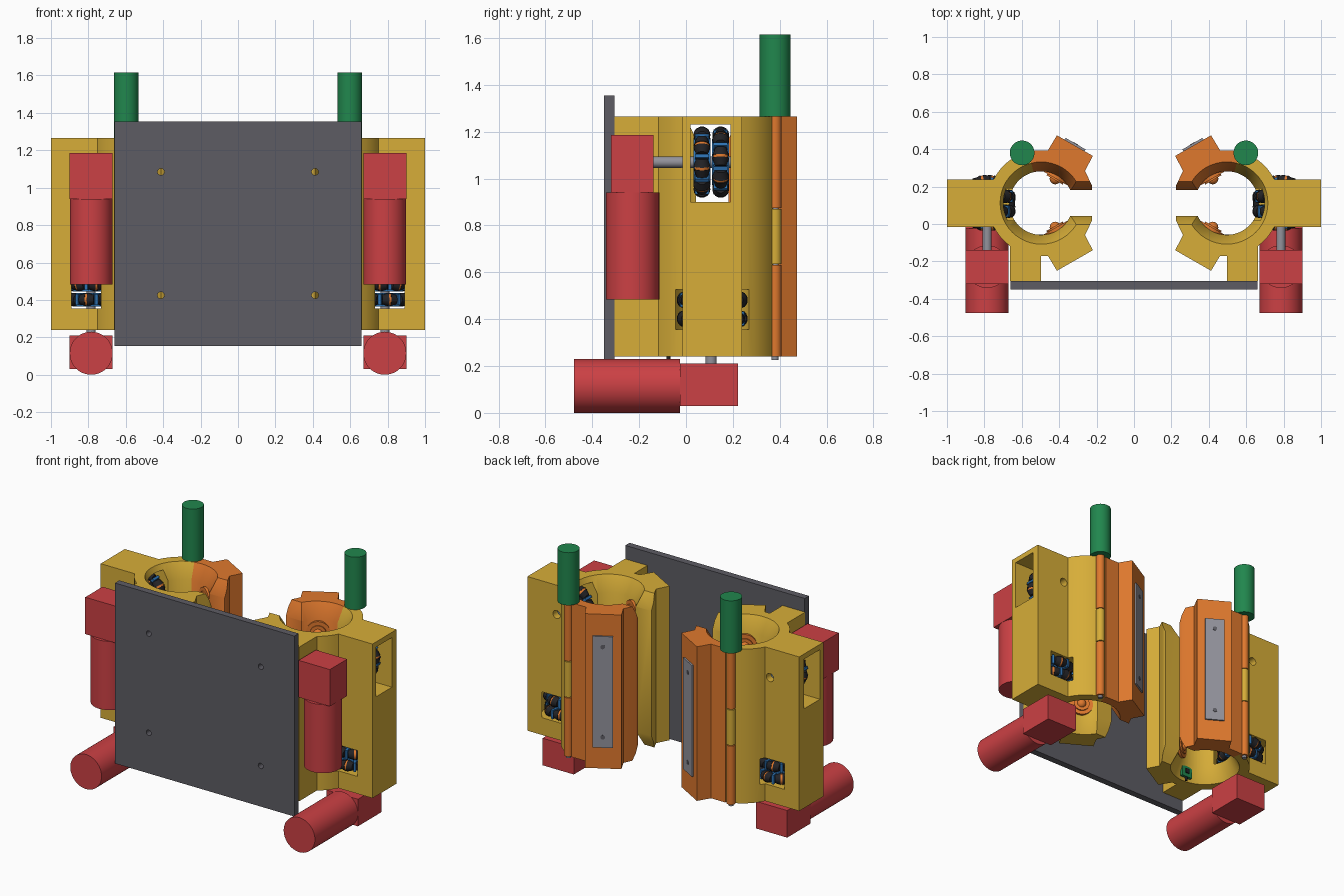
import bpy, bmesh, math
from mathutils import Vector, Matrix

if "Cube" in bpy.data.objects:
    bpy.data.objects.remove(bpy.data.objects["Cube"])


def material(name, rgb):
    m = bpy.data.materials.new(name)
    m.use_nodes = True
    m.diffuse_color = (*rgb, 1)
    m.node_tree.nodes["Principled BSDF"].inputs["Base Color"].default_value = (*rgb, 1)
    return m


YELLOW = material("yellow", (0.68, 0.42, 0.04))
ORANGE = material("orange", (0.74, 0.19, 0.027))
SLATE = material("slate", (0.11, 0.108, 0.127))
RED = material("red", (0.6, 0.052, 0.058))
GREEN = material("green", (0.015, 0.24, 0.075))
STEEL = material("steel", (0.29, 0.29, 0.33))
BLUE = material("blue", (0.027, 0.17, 0.45))
BLACK = material("black", (0.017, 0.017, 0.02))

side_parts = []  # everything here is mirrored to the other side
CX, CY = -0.496, 0.112  # axis of the clamp bore
BORE, OUTER = 0.17, 0.284
BOTTOM, TOP = 0.24, 1.265
MID = (BOTTOM + TOP) / 2
WX = -0.785  # drive wheel and motor axis


def finish(name, bm, mats, side=True):
    bmesh.ops.recalc_face_normals(bm, faces=bm.faces)
    me = bpy.data.meshes.new(name)
    bm.to_mesh(me)
    bm.free()
    for m in mats:
        me.materials.append(m)
    ob = bpy.data.objects.new(name, me)
    bpy.context.collection.objects.link(ob)
    if side:
        side_parts.append(ob)
    return ob


def add_cyl(bm, a, b, r1, r2=None, seg=32, mat=0):
    a, b = Vector(a), Vector(b)
    d = b - a
    mx = Matrix.Translation((a + b) / 2) @ d.to_track_quat('Z', 'Y').to_matrix().to_4x4()
    res = bmesh.ops.create_cone(bm, cap_ends=True, segments=seg, radius1=r1,
                                radius2=r1 if r2 is None else r2, depth=d.length, matrix=mx)
    for f in {f for v in res["verts"] for f in v.link_faces}:
        f.material_index = mat


def cyl(name, mat, a, b, r, r2=None, side=True):
    bm = bmesh.new()
    add_cyl(bm, a, b, r, r2, 48)
    return finish(name, bm, [mat], side)


def add_box(bm, lo, hi, mx=Matrix(), mat=0):
    lo, hi = Vector(lo), Vector(hi)
    mx = mx @ Matrix.Translation((lo + hi) / 2) @ Matrix.Diagonal((*(hi - lo), 1))
    for f in {f for v in bmesh.ops.create_cube(bm, size=1, matrix=mx)["verts"] for f in v.link_faces}:
        f.material_index = mat


def box(name, mat, lo, hi, side=True, mx=Matrix()):
    bm = bmesh.new()
    add_box(bm, lo, hi, mx)
    return finish(name, bm, [mat], side)


def prism(name, mat, points, step, side=True):
    bm = bmesh.new()
    face = bm.faces.new([bm.verts.new(p) for p in points])
    new = bmesh.ops.extrude_face_region(bm, geom=[face])["geom"]
    bmesh.ops.translate(bm, vec=step, verts=[v for v in new if isinstance(v, bmesh.types.BMVert)])
    return finish(name, bm, [mat], side)


def arc(r, a0, a1):
    n = max(2, round(abs(a1 - a0) / 6))
    angles = [math.radians(a0 + (a1 - a0) * i / n) for i in range(n + 1)]
    return [(CX + r * math.cos(a), CY + r * math.sin(a)) for a in angles]


def cut(ob, cutters):
    bpy.context.view_layer.objects.active = ob
    for c in cutters:
        c.hide_render = True
        mod = ob.modifiers.new("cut", 'BOOLEAN')
        mod.operation, mod.solver, mod.object = 'DIFFERENCE', 'EXACT', c
        bpy.ops.object.modifier_apply(modifier=mod.name)


def drop(cutters):
    for c in cutters:
        bpy.data.objects.remove(c)


# Front panel with four bolt holes
panel = box("front_panel", SLATE, (-0.66, -0.35, 0.155), (0.66, -0.305, 1.355), False)
holes = [cyl("hole_cutter", SLATE, (x, -0.5, z), (x, -0.2, z), 0.018, None, False)
         for x in (-0.412, 0.412) for z in (0.425, 1.085)]
cut(panel, holes)
drop(holes)

# Clamp body and hinged jaw, whose noses mirror each other across the bore
SPLIT = 104
nose = [(-0.225, 0.043), (-0.225, 0.018), (-0.262, -0.06), (-0.22, -0.14), (-0.412, -0.25), (-0.46, -0.17)]
outline = (arc(BORE, SPLIT, 336) + nose
           + [(-0.497, -0.17), (-0.497, -0.305), (-0.663, -0.305)]
           + arc(OUTER, 234, 206.6) + [(-1, -0.015), (-1, 0.239)] + arc(OUTER, 153.4, SPLIT))
body = prism("clamp_body", YELLOW, [(x, y, BOTTOM) for x, y in outline], (0, 0, TOP - BOTTOM))
outline = (arc(BORE, SPLIT, 24) + [(x, 2 * CY - y) for x, y in nose]
           + [(-0.565, 0.394)] + arc(OUTER, SPLIT, SPLIT)[:1])
jaw = prism("hinged_jaw", ORANGE, [(x, y, BOTTOM) for x, y in outline], (0, 0, TOP - BOTTOM))

# Lead-in flares at both ends of the bore and of the mouth
flares = []
for end, s in ((TOP, 1), (BOTTOM, -1)):
    z0, z1 = end - 0.12 * s, end + 0.02 * s
    flares.append(cyl("flare_cutter", YELLOW, (CX, CY, z0), (CX, CY, z1), 0.16, 0.23, False))
    wedge = [(-0.42, CY - 0.058, z0), (-0.42, CY + 0.058, z0), (-0.42, CY + 0.125, z1), (-0.42, CY - 0.125, z1)]
    flares.append(prism("mouth_cutter", YELLOW, wedge, (0.25, 0, 0), False))
cut(jaw, flares)
pockets = flares + [
    box("window_cutter", YELLOW, (-1.1, 0.02, 0.9), (-0.6, 0.19, 1.23), False),
    cyl("pocket_cutter", YELLOW, (WX, CY, 0.355), (WX, CY, 0.527), 0.166, None, False),
    cyl("axle_cutter", YELLOW, (WX, -0.1, 1.07), (WX, 0.3, 1.07), 0.027, None, False)]
cut(body, pockets)
drop(pockets)

# Hinge knuckles, pin and the actuator on top
HX, HY = -0.598, 0.38
for name, mat, z0, z1, r in (("lower_knuckle", ORANGE, BOTTOM, 0.63, 0.027), ("middle_knuckle", YELLOW, 0.635, 0.87, 0.027),
                             ("upper_knuckle", ORANGE, 0.875, TOP, 0.027), ("hinge_pin", STEEL, 0.225, TOP, 0.015),
                             ("hinge_actuator", GREEN, TOP, 1.615, 0.066)):
    cyl(name, mat, (HX, HY, z0), (HX, HY, z1), r)

# Pad on the outer face of the jaw, with two bolts
jaw_frame = Matrix.Translation((CX, CY, MID)) @ Matrix.Rotation(math.radians(60), 4, 'Z')
box("jaw_pad", STEEL, (0.355, -0.062, -0.37), (0.367, 0.062, 0.37), True, jaw_frame)
for z in (-0.3, 0.3):
    cyl("pad_bolt", SLATE, jaw_frame @ Vector((0.36, 0, z)), jaw_frame @ Vector((0.369, 0, z)), 0.014)

# Ball rollers set in the bore wall
for ang in (60, -60):
    d = Vector((math.cos(math.radians(ang)), math.sin(math.radians(ang)), 0))
    for z in (0.425, 1.085):
        c = Vector((CX, CY, z))
        bm = bmesh.new()
        add_cyl(bm, c + d * 0.2, c + d * 0.152, 0.075)
        add_cyl(bm, c + d * 0.16, c + d * 0.143, 0.05)
        bmesh.ops.create_uvsphere(bm, u_segments=16, v_segments=10, radius=0.03,
                                  matrix=Matrix.Translation(c + d * 0.15))
        finish("ball_roller", bm, [ORANGE])


# Drive wheels: two staggered rows of rollers on a hub
def wheel(name, frame):
    bm = bmesh.new()
    n = 8
    for row in (-1, 1):
        h = 0.04 * row
        add_cyl(bm, (0, 0, h - 0.036), (0, 0, h + 0.036), 0.098, None, 24, 0)
        for i in range(n):
            a = 2 * math.pi * (i + 0.25 * row) / n
            rot = Matrix.Rotation(a, 4, 'Z')
            at = lambda t: rot @ Vector((0.118, t, h))
            for s in (-1, 1):
                add_cyl(bm, at(0.006 * s), at(0.04 * s), 0.036, 0.024, 14, 1)
            add_cyl(bm, at(-0.006), at(0.006), 0.032, None, 14, 2)
            gap = Matrix.Rotation(a + math.pi / n, 4, 'Z')
            add_box(bm, (0.08, -0.008, h - 0.03), (0.14, 0.008, h + 0.03), gap, 0)
    bm.transform(frame)
    finish(name, bm, [BLUE, BLACK, ORANGE])


wheel("upper_wheel", Matrix.Translation((WX, 0.108, 1.07)) @ Matrix.Rotation(math.pi / 2, 4, 'X'))
wheel("lower_wheel", Matrix.Translation((WX, CY, 0.442)))

# Upper motor, hanging in front of the body
box("upper_gearbox", RED, (-0.9, -0.32, 0.94), (-0.67, -0.138, 1.185))
cyl("upper_motor", RED, (WX, -0.228, 0.483), (WX, -0.228, 0.94), 0.114)
cyl("upper_shaft", STEEL, (WX, -0.14, 1.07), (WX, 0.19, 1.07), 0.024)

# Lower motor, lying under the body
box("lower_gearbox", RED, (-0.9, -0.025, 0.03), (-0.67, 0.222, 0.21))
cyl("lower_motor", RED, (WX, -0.477, 0.115), (WX, -0.025, 0.115), 0.115)
cyl("lower_shaft", STEEL, (WX, 0.107, 0.2), (WX, 0.107, 0.52), 0.024)

# Small sensor board at the foot of the bore
box("sensor_board", GREEN, (CX - 0.04, -0.085, 0.25), (CX + 0.04, -0.065, 0.33))
box("sensor_eye", BLACK, (CX - 0.015, -0.067, 0.275), (CX + 0.015, -0.057, 0.305))
cyl("sensor_lead", BLACK, (CX, -0.075, 0.225), (CX, -0.075, 0.26), 0.008)

# Mirror the whole side assembly
flip = Matrix.Diagonal((-1, 1, 1, 1))
for ob in side_parts:
    me = ob.data.copy()
    me.transform(flip)
    me.flip_normals()
    twin = bpy.data.objects.new("left_" + ob.name, me)
    bpy.context.collection.objects.link(twin)
    ob.name = "right_" + ob.name
    for m in (ob.data, me):
        m.shade_smooth()
        m.set_sharp_from_angle(angle=math.radians(30))
